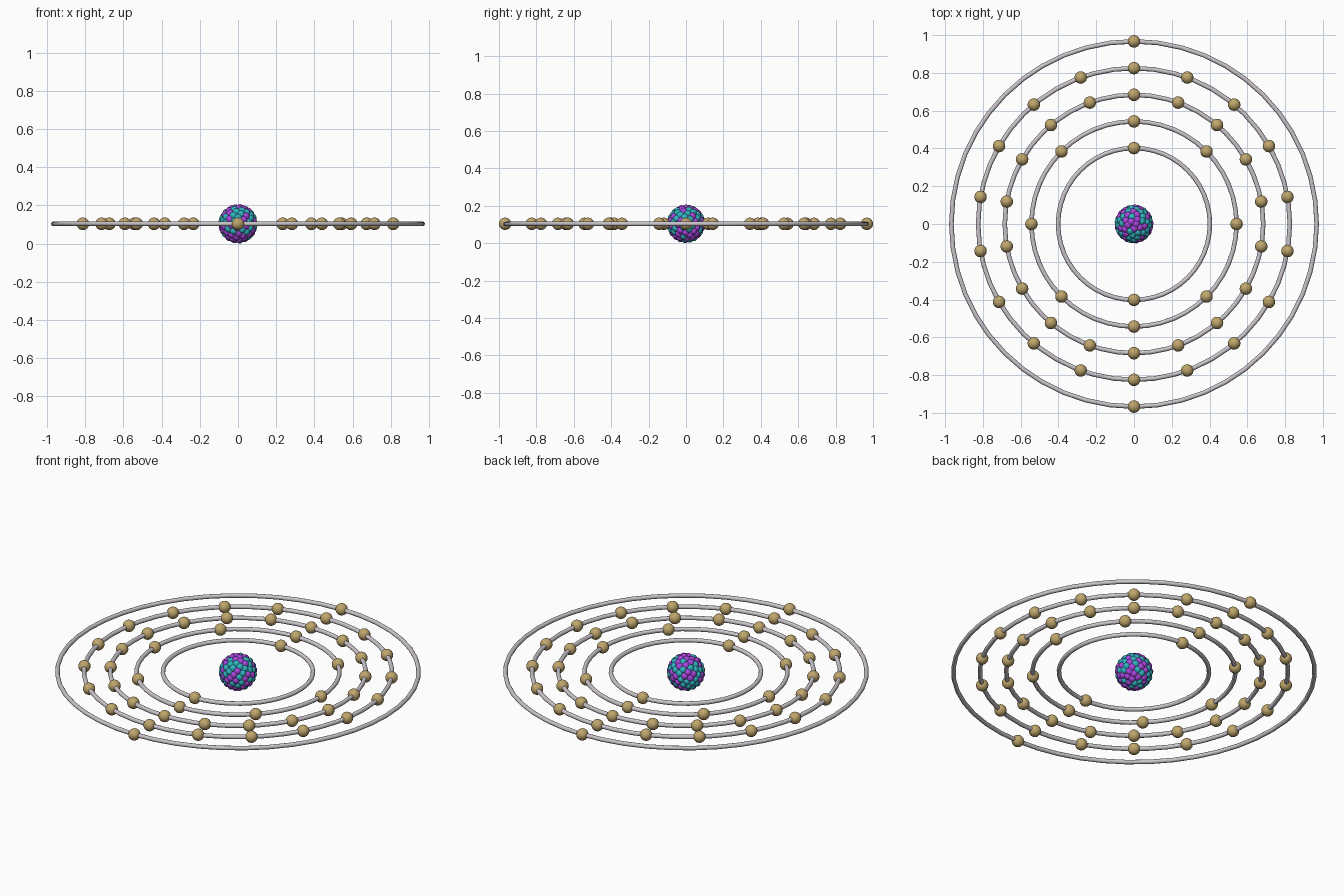
import bpy, bmesh, math, random
from mathutils import Matrix, Vector

if "Cube" in bpy.data.objects:
    bpy.data.objects.remove(bpy.data.objects["Cube"])

random.seed(4)
CZ = 0.1035          # height of the orbital plane
E_RADIUS = 0.033     # electron radius
TUBE = 0.012         # orbit tube radius
ORBITS = [(0.402, 2), (0.543, 8), (0.684, 18), (0.825, 18), (0.967, 2)]


def material(name, color):
    m = bpy.data.materials.new(name)
    m.diffuse_color = (*color, 1)
    m.use_nodes = True
    m.node_tree.nodes["Principled BSDF"].inputs["Base Color"].default_value = m.diffuse_color
    return m


def sphere_group(name, centers, radius, mat, u, v):
    """One object holding a smooth sphere at every centre."""
    bm = bmesh.new()
    for c in centers:
        bmesh.ops.create_uvsphere(bm, u_segments=u, v_segments=v, radius=radius,
                                  matrix=Matrix.Translation(c))
    for f in bm.faces:
        f.smooth = True
    me = bpy.data.meshes.new(name)
    bm.to_mesh(me)
    bm.free()
    me.materials.append(mat)
    ob = bpy.data.objects.new(name, me)
    bpy.context.collection.objects.link(ob)


gold = material("electron_gold", (0.52, 0.38, 0.15))
grey = material("orbit_grey", (0.60, 0.56, 0.60))
purple = material("proton_purple", (0.40, 0.06, 0.75))
teal = material("neutron_teal", (0.03, 0.45, 0.52))

# orbits with evenly spaced electrons, first one at the back
for i, (r, n) in enumerate(ORBITS, 1):
    bpy.ops.mesh.primitive_torus_add(location=(0, 0, CZ), major_radius=r, minor_radius=TUBE,
                                     major_segments=48, minor_segments=12)
    ring = bpy.context.object
    ring.name = f"orbit_{i}"
    ring.data.materials.append(grey)
    bpy.ops.object.shade_smooth()
    angles = [math.pi / 2 + 2 * math.pi * k / n for k in range(n)]
    sphere_group(f"electrons_{i}", [Vector((r * math.cos(a), r * math.sin(a), CZ)) for a in angles],
                 E_RADIUS, gold, 24, 16)

# nucleus: overlapping protons and neutrons spread evenly over a ball
COUNT, SHELL, N_RADIUS = 116, 0.0825, 0.021
protons, neutrons = [], []
for k in range(COUNT):
    z = 1 - (2 * k + 1) / COUNT
    a = k * math.pi * (3 - math.sqrt(5))
    s = math.sqrt(1 - z * z)
    p = Vector((s * math.cos(a), s * math.sin(a), z)) * SHELL + Vector((0, 0, CZ))
    (protons if random.random() < 0.44 else neutrons).append(p)
sphere_group("protons", protons, N_RADIUS, purple, 16, 12)
sphere_group("neutrons", neutrons, N_RADIUS, teal, 16, 12)
